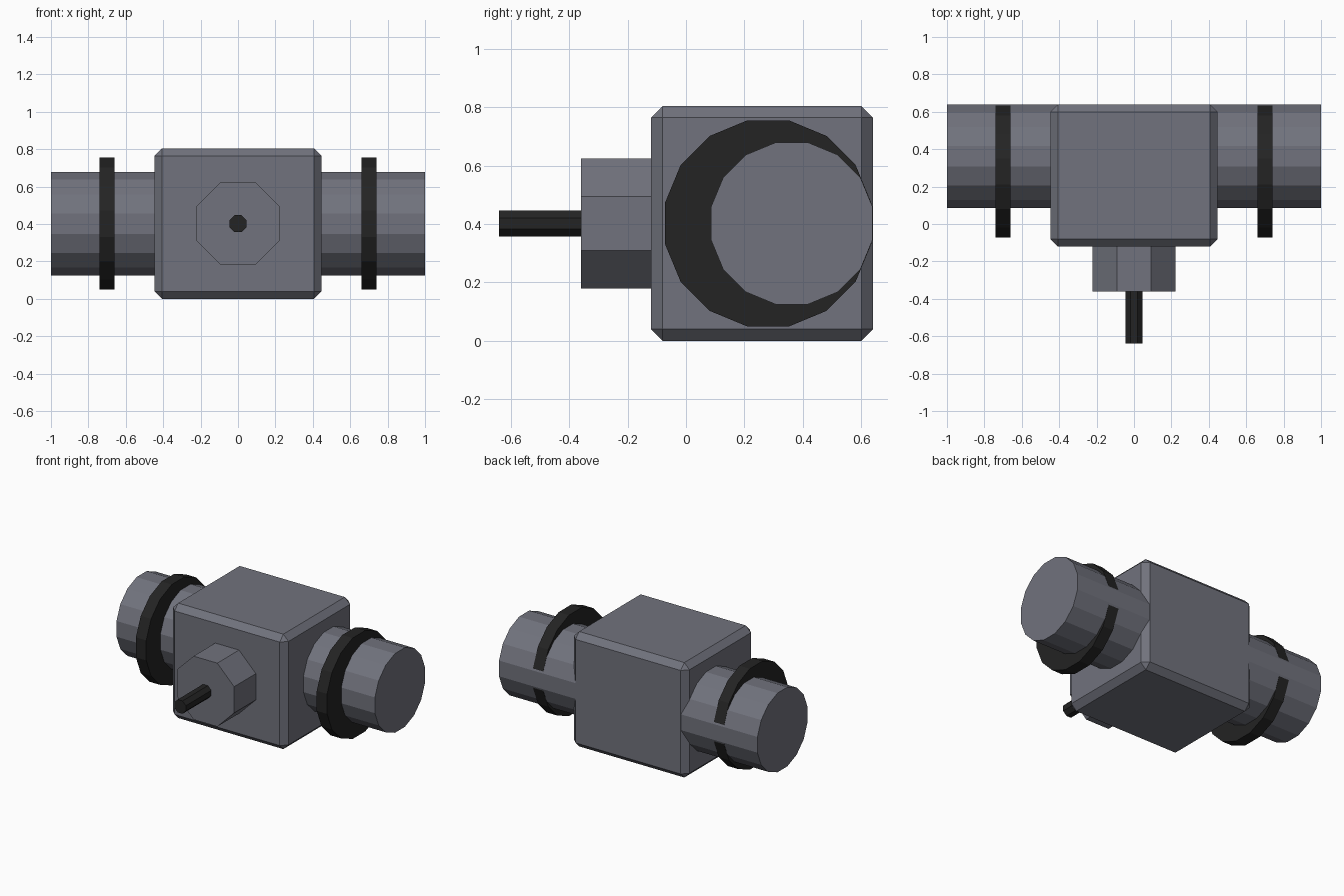
import bpy
import math
from mathutils import Matrix

cube = bpy.data.objects.get("Cube")
if cube:
    bpy.data.objects.remove(cube, do_unlink=True)


def make_material(name, colour):
    mat = bpy.data.materials.new(name)
    mat.use_nodes = True
    mat.diffuse_color = colour
    mat.node_tree.nodes["Principled BSDF"].inputs["Base Color"].default_value = colour
    return mat


grey = make_material("slate_grey", (0.165, 0.17, 0.205, 1))
black = make_material("matte_black", (0.017, 0.017, 0.017, 1))

MID_Z = 0.402


def prism(name, axis, sides, apothem, start, end, centre, mat):
    """Flat-sided cylinder along x or y, from start to end, with a flat side on top."""
    x, y, z = centre
    bpy.ops.mesh.primitive_cylinder_add(
        vertices=sides, radius=apothem / math.cos(math.pi / sides), depth=end - start)
    obj = bpy.context.object
    obj.name = name
    # Half a step of twist puts flats rather than corners on the axes
    obj.data.transform(Matrix.Rotation(math.pi / sides, 4, "Z"))
    turn = "Y" if axis == "x" else "X"
    obj.data.transform(Matrix.Rotation(math.pi / 2, 4, turn))
    middle = (start + end) / 2
    obj.location = (middle, y, z) if axis == "x" else (x, middle, z)
    obj.data.materials.append(mat)
    return obj


# Chamfered housing
bpy.ops.mesh.primitive_cube_add(size=1, location=(0, 0.26, MID_Z))
housing = bpy.context.object
housing.name = "housing"
housing.data.transform(Matrix.Diagonal((0.894, 0.76, 2 * MID_Z, 1)))
housing.data.materials.append(grey)
chamfer = housing.modifiers.new("chamfer", "BEVEL")
chamfer.width = 0.04
chamfer.segments = 1

# Side barrels, each with an off-centre collar
for side, sign in (("left", 1), ("right", -1)):
    for part, apothem, near, far, y, mat in (
            ("barrel", 0.277, 0.40, 1.0, 0.362, grey),
            ("collar", 0.353, 0.66, 0.74, 0.281, black)):
        start, end = sorted((sign * near, sign * far))
        prism(f"{side}_{part}", "x", 16, apothem, start, end, (0, y, MID_Z), mat)

# Front boss and its thin shaft
prism("front_boss", "y", 8, 0.222, -0.36, -0.10, (0, 0, MID_Z), grey)
prism("front_shaft", "y", 8, 0.045, -0.64, -0.34, (0, 0, MID_Z), black)
